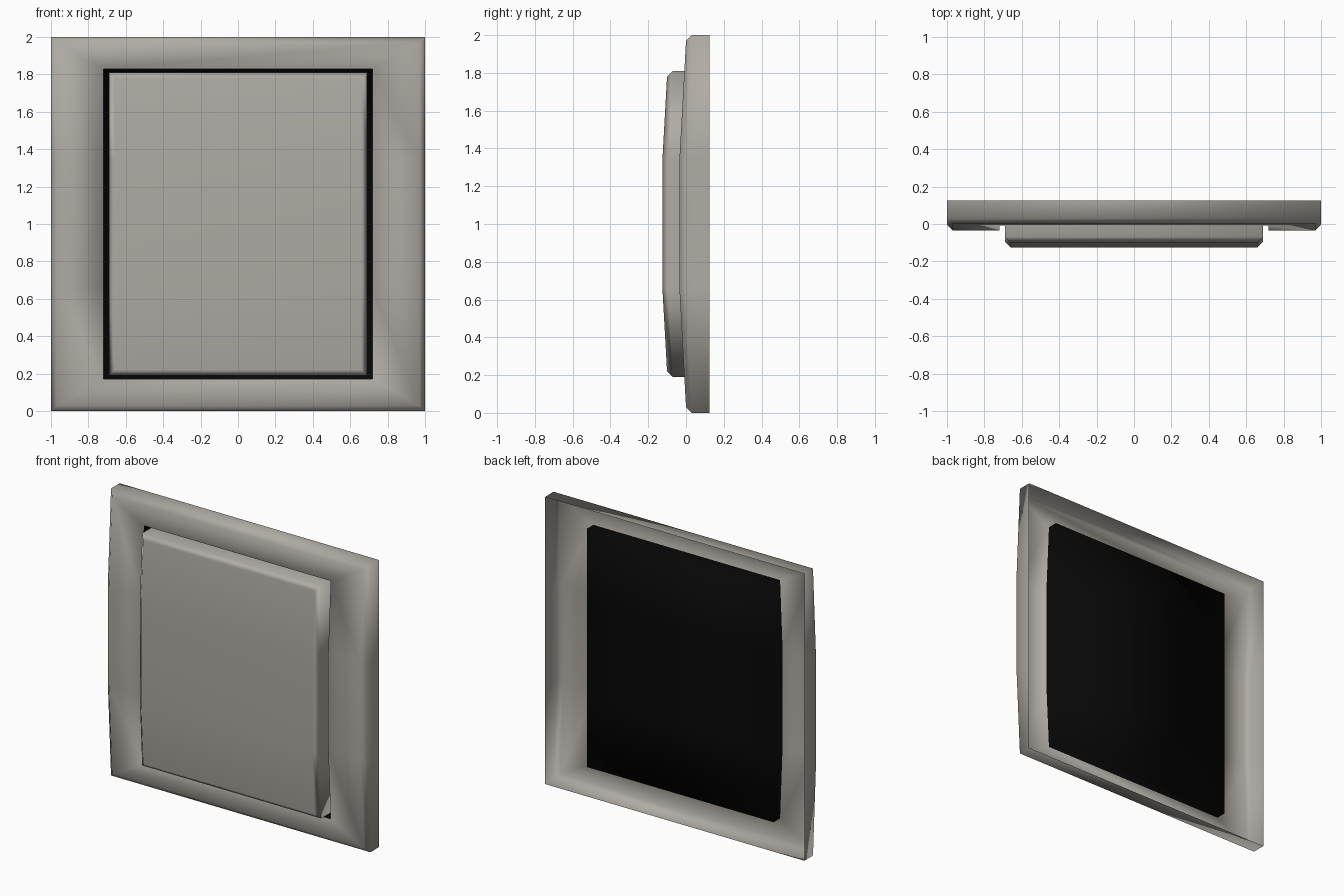
import bpy, bmesh

if "Cube" in bpy.data.objects:
    bpy.data.objects.remove(bpy.data.objects["Cube"])

Z_BEND = (0.66, 1.34)          # heights where the curved front bends


def material(name, color):
    m = bpy.data.materials.new(name)
    m.diffuse_color = (*color, 1)
    m.use_nodes = True
    m.node_tree.nodes["Principled BSDF"].inputs["Base Color"].default_value = m.diffuse_color
    return m


plastic = material("warm grey plastic", (0.43, 0.405, 0.37))
black = material("black housing", (0.002, 0.002, 0.002))


def bow(z):
    """Front depth: flat in the middle, sloping back to the ends."""
    d = max(0.0, abs(z - 1) - 0.34)
    return -0.035 + 0.035 * d / 0.63


def ring(bm, half_x, low, depth):
    """Eight-point rectangular loop; depth gives y from the height."""
    zs = (low, *Z_BEND, 2 - low)
    pts = [(half_x, z) for z in zs] + [(-half_x, z) for z in reversed(zs)]
    return [bm.verts.new((x, depth(z), z)) for x, z in pts]


def bridge(bm, a, b, mat=0):
    for i in range(8):
        j = (i + 1) % 8
        bm.faces.new((a[i], a[j], b[j], b[i])).material_index = mat


def cap(bm, r, mat=0):
    for i in range(3):
        bm.faces.new((r[i], r[i + 1], r[6 - i], r[7 - i])).material_index = mat


def finish(bm, name, mats):
    for f in bm.faces:
        f.smooth = True
    me = bpy.data.meshes.new(name)
    bm.to_mesh(me)
    bm.free()
    for m in mats:
        me.materials.append(m)
    ob = bpy.data.objects.new(name, me)
    bpy.context.collection.objects.link(ob)
    return ob


# wall frame: open-backed shell, chamfered rim, black tray behind the opening
bm = bmesh.new()
loops = [
    ring(bm, 1.0, 0.0, lambda z: 0.125),
    ring(bm, 1.0, 0.0, lambda z: bow(min(max(z, 0.03), 1.97)) + 0.03),
    ring(bm, 0.97, 0.03, bow),
    ring(bm, 0.72, 0.17, bow),
    ring(bm, 0.72, 0.17, lambda z: 0.064),
]
for k in range(4):
    bridge(bm, loops[k], loops[k + 1], 1 if k == 3 else 0)
cap(bm, loops[4], 1)
finish(bm, "switch_frame", (plastic, black))

# rocker: bowed front with chamfered edges
bm = bmesh.new()
loops = [
    ring(bm, 0.69, 0.19, lambda z: 0.05),
    ring(bm, 0.69, 0.19, lambda z: bow(z) - 0.06),
    ring(bm, 0.66, 0.22, lambda z: bow(z) - 0.09),
]
for k in range(2):
    bridge(bm, loops[k], loops[k + 1])
cap(bm, loops[2])
rocker = finish(bm, "switch_rocker", (plastic,))
rocker.modifiers.new("weighted normals", 'WEIGHTED_NORMAL')
